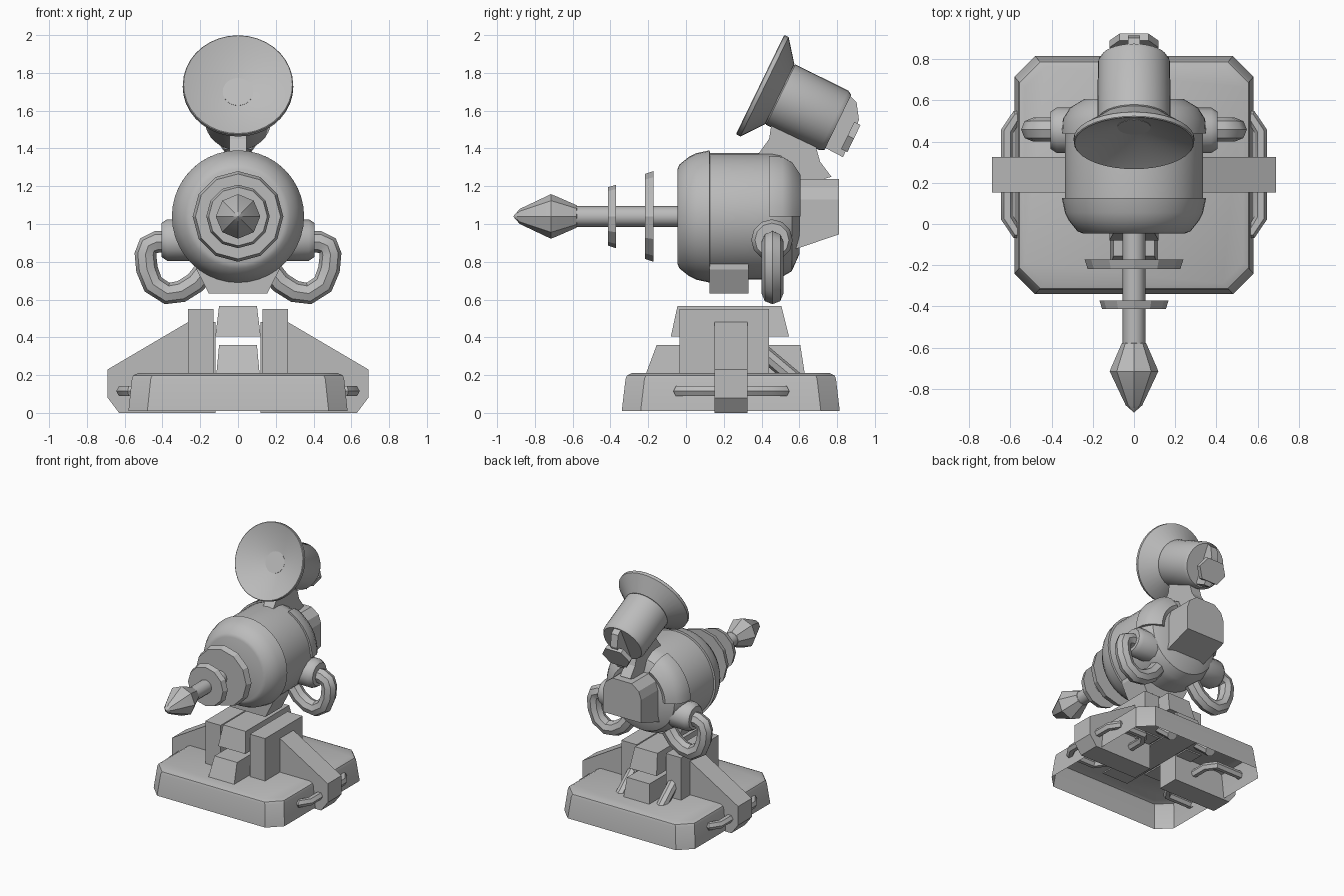
import bpy, bmesh, math
from mathutils import Vector

cube = bpy.data.objects.get("Cube")
if cube:
    bpy.data.objects.remove(cube, do_unlink=True)

grey = bpy.data.materials.new("plain grey")
grey.use_nodes = True
COL = (0.5, 0.5, 0.5, 1)
grey.diffuse_color = COL
grey.node_tree.nodes["Principled BSDF"].inputs["Base Color"].default_value = COL

X, Y, Z = Vector((1, 0, 0)), Vector((0, 1, 0)), Vector((0, 0, 1))


def add_mesh(name, me, angle=32):
    me.materials.clear()
    me.materials.append(grey)
    me.shade_smooth()
    me.set_sharp_from_angle(angle=math.radians(angle))
    ob = bpy.data.objects.new(name, me)
    bpy.context.collection.objects.link(ob)
    return ob


def finish(name, bm, angle=32):
    bmesh.ops.remove_doubles(bm, verts=bm.verts, dist=1e-5)
    bmesh.ops.recalc_face_normals(bm, faces=bm.faces)
    me = bpy.data.meshes.new(name)
    bm.to_mesh(me)
    bm.free()
    return add_mesh(name, me, angle)


def loft(name, loops, cap_start=True, cap_end=True, angle=32):
    """Skin a series of equal closed loops."""
    bm = bmesh.new()
    rings = [[bm.verts.new(p) for p in lp] for lp in loops]
    n = len(rings[0])
    for a, b in zip(rings, rings[1:]):
        for i in range(n):
            j = (i + 1) % n
            bm.faces.new((a[i], a[j], b[j], b[i]))
    if cap_start:
        bm.faces.new(rings[0])
    if cap_end:
        bm.faces.new(rings[-1])
    return finish(name, bm, angle)


def lathe(name, profile, origin, axis, e1, e2, seg, angle=32):
    """Revolve (radius, distance) points about an axis."""
    o = Vector(origin)
    loops = []
    for r, t in profile:
        loops.append([o + axis * t + (e1 * math.cos(k * math.tau / seg)
                      + e2 * math.sin(k * math.tau / seg)) * max(r, 1e-4)
                      for k in range(seg)])
    return loft(name, loops, angle=angle)


def prism(name, pts, place, a, b):
    """Extrude a flat outline; place(u, v, w) gives the 3D point."""
    return loft(name, [[place(u, v, w) for u, v in pts] for w in (a, b)], angle=20)


def block(name, x0, x1, low, high):
    """Box with different (y0, y1, z, inset) at bottom and top."""
    loops = []
    for y0, y1, z, s in (low, high):
        loops.append([(x0 + s, y0, z), (x1 - s, y0, z), (x1 - s, y1, z), (x0 + s, y1, z)])
    return loft(name, loops, angle=20)


def tube(name, pts, radius, res, closed=False):
    cu = bpy.data.curves.new(name, 'CURVE')
    cu.dimensions = '3D'
    cu.bevel_depth = radius
    cu.bevel_resolution = res
    cu.use_fill_caps = True
    sp = cu.splines.new('POLY')
    sp.points.add(len(pts) - 1)
    for p, co in zip(sp.points, pts):
        p.co = (*co, 1)
    sp.use_cyclic_u = closed
    tmp = bpy.data.objects.new(name, cu)
    bpy.context.collection.objects.link(tmp)
    bpy.context.view_layer.update()
    dg = bpy.context.evaluated_depsgraph_get()
    me = bpy.data.meshes.new_from_object(tmp.evaluated_get(dg))
    bpy.data.objects.remove(tmp, do_unlink=True)
    return add_mesh(name, me, 40)


# Hollow base with cut corners
def octagon(hx, hy, z, c=0.1, cy=0.237):
    q = [(hx, -hy + c), (hx, hy - c), (hx - c, hy), (-hx + c, hy),
         (-hx, hy - c), (-hx, -hy + c), (-hx + c, -hy), (hx - c, -hy)]
    return [(x, y + cy, z) for x, y in q]


loft("base", [octagon(.58, .577, .01), octagon(.562, .557, .18),
              octagon(.555, .55, .198), octagon(.53, .525, .21)], cap_start=False)

# Centre pedestal blocks
block("lower_pedestal", -.115, .115, (-.215, .63, .2, 0), (-.155, .605, .36, .015))
block("upper_pedestal", -.12, .12, (-.08, .545, .405, 0), (-.045, .505, .567, .02))

# Mirrored stand parts
for s, side in ((1, "left"), (-1, "right")):
    xs = sorted((s * .13, s * .265))
    block(side + "_pillar", *xs, (-.035, .44, .2, 0), (-.035, .44, .55, 0))
    fin = [(.12, 0), (.63, 0), (.69, .08), (.69, .23), (.265, .48), (.12, .48)]
    prism(side + "_outrigger", fin, lambda u, v, w: (s * u, w, v), .152, .325)
    tube(side + "_strut", [(s * .18, .35, .37), (s * .18, .65, .118)], .042, 2)
    ring = [(.57, -.04), (.615, .03), (.615, .45), (.57, .52),
            (.35, .52), (.30, .45), (.30, .03), (.35, -.04)]
    tube(side + "_side_handle", [(s * x, y, .115) for x, y in ring], .031, 1, True)

# Main body, stepped drum
C = (0, 0, 1.04)
lathe("body", [(.25, -.045), (.275, -.035), (.315, .015), (.335, .055), (.35, .125),
               (.335, .127), (.335, .45), (.325, .5), (.29, .56), (.2, .6)],
      C, Y, X, Z, 40, 35)

# Raised shoulder panels over the rear upper quarters
panel = [(.32, .44), (.35, .44), (.345, .51), (.31, .565), (.24, .607), (.2, .59)]
for s, side in ((1, "left"), (-1, "right")):
    loops = []
    for k in range(9):
        a = math.radians(66 * k / 8)
        loops.append([(s * r * math.cos(a), t, 1.04 + r * math.sin(a)) for r, t in panel])
    loft(side + "_shoulder_panel", loops, angle=35)

# Foot under the drum
foot = [(-.155, .633), (.155, .633), (.22, .76), (.22, .9), (-.22, .9), (-.22, .76)]
prism("body_foot", foot, lambda u, v, w: (u, w, v), .125, .33)

# Barrel, discs and pointed tip
lathe("barrel", [(.055, -.6), (.055, 0)], C, Y, X, Z, 12, 40)
lathe("large_disc", [(.225, -.218), (.24, -.172)], C, Y, X, Z, 12, 20)
lathe("small_disc", [(.155, -.412), (.168, -.37)], C, Y, X, Z, 12, 20)
lathe("barrel_tip", [(0, -.915), (.04, -.88), (.118, -.715), (.108, -.69), (.06, -.58), (.04, -.57)],
      C, Y, X, Z, 8, 25)

# Arched pack on the back
arch = [(.17 * math.cos(math.radians(a)), 1.13 + .125 * math.sin(math.radians(a)))
        for a in (0, 30, 60, 120, 150, 180)]
loops = []
for y, zb in ((.5, .84), (.81, .945)):
    loops.append([(-.17, y, zb), (.17, y, zb)] + [(x, y, z) for x, z in arch])
loft("back_pack", loops, angle=20)

# Side sockets and curved pipes
pipe = [(.36, .905), (.43, .905), (.475, .885), (.49, .84), (.482, .76), (.45, .68),
        (.375, .632), (.30, .643), (.225, .69), (.17, .76)]
for s, side in ((1, "left"), (-1, "right")):
    lathe(side + "_socket", [(.11, .2), (.11, .375), (.09, .405), (.07, .405)],
          (0, .455, .915), X * s, Y, Z, 12, 40)
    tube(side + "_pipe", [(s * x, .458, z) for x, z in pipe], .058, 2)

# Neck carrying the lamp
neck = [(.375, 1.36), (.44, 1.45), (.46, 1.58), (.71, 1.5), (.69, 1.40), (.71, 1.33),
        (.77, 1.25), (.6, 1.2), (.42, 1.25)]
prism("lamp_neck", neck, lambda u, v, w: (w, u, v), -.045, .045)

# Tilted lamp: dish, housing, rear fin and rear plate
A = Vector((0, .9, -.437)).normalized()
U = Vector((0, .437, .9)).normalized()
R = Vector((0, .392, 1.738))
lathe("lamp_dish", [(.08, .088), (.288, 0), (.292, .004), (.293, .026), (.178, .115), (.15, .118)],
      R, A, X, U, 36, 30)
lathe("lamp_lens", [(.081, .086), (.081, .1)], R, A, X, U, 24)
lathe("lamp_housing", [(.165, .11), (.178, .122), (.175, .435), (.162, .458)], R, A, X, U, 32, 30)
fin = [(.44, .16), (.50, .14), (.553, .06), (.563, -.154), (.44, -.15)]
prism("lamp_rear_fin", fin, lambda t, u, w: R + A * t + U * u + X * w, -.03, .03)
plate = [(-.12, -.04), (-.07, .04), (.07, .04), (.12, -.04), (.07, -.12), (-.07, -.12)]
prism("lamp_rear_plate", plate, lambda x, u, w: R + A * w + U * u + X * x, .535, .572)
